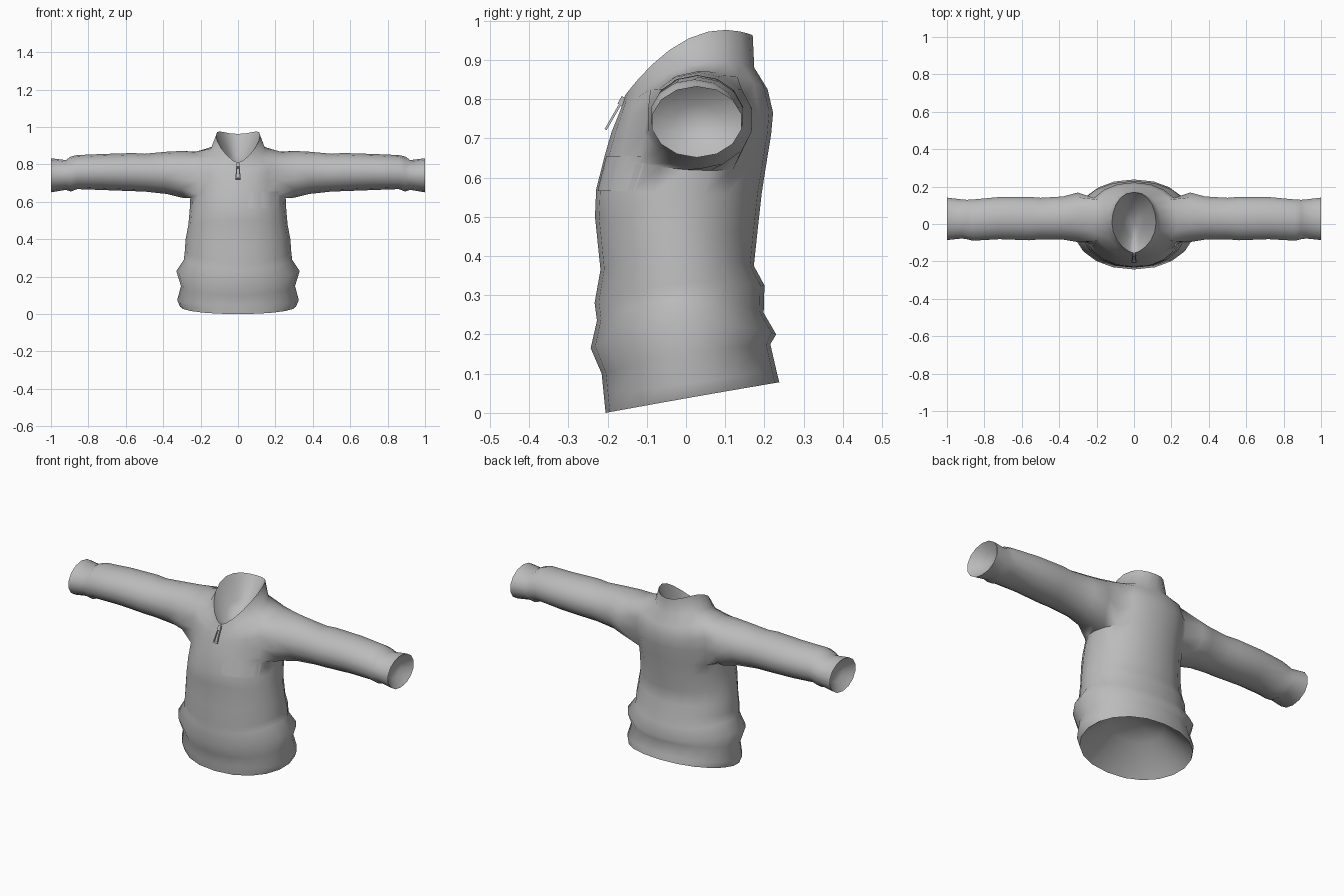
import bpy
import bmesh
from math import sin, cos, pi, copysign
from mathutils import Vector

if "Cube" in bpy.data.objects:
    bpy.data.objects.remove(bpy.data.objects["Cube"], do_unlink=True)

SEGMENTS = 20
QUARTER = SEGMENTS // 4

grey = bpy.data.materials.new("plain grey cloth")
grey.use_nodes = True
grey.diffuse_color = (0.5, 0.5, 0.5, 1)
grey.node_tree.nodes["Principled BSDF"].inputs["Base Color"].default_value = grey.diffuse_color


def finish(bm, name, smooth=True):
    """Turn a bmesh into a named, shaded object."""
    bmesh.ops.recalc_face_normals(bm, faces=bm.faces)
    mesh = bpy.data.meshes.new(name)
    bm.to_mesh(mesh)
    bm.free()
    mesh.materials.append(grey)
    obj = bpy.data.objects.new(name, mesh)
    bpy.context.collection.objects.link(obj)
    if smooth:
        bpy.ops.object.select_all(action="DESELECT")
        obj.select_set(True)
        bpy.context.view_layer.objects.active = obj
        bpy.ops.object.shade_smooth_by_angle(angle=pi / 3)
    return obj


def bridge(bm, a, b):
    """Join two closed rings of equal length with quads."""
    n = len(a)
    for i in range(n):
        j = (i + 1) % n
        bm.faces.new((a[i], a[j], b[j], b[i]))


def lining(bm, rim, depth):
    """Close an opening with a narrow turned lip and a sunken lining."""
    centre = sum((v.co for v in rim), Vector()) / len(rim)
    lip = [bm.verts.new(v.co.lerp(centre, 0.05) + depth * 0.08) for v in rim]
    bridge(bm, rim, lip)
    middle = [bm.verts.new(v.co.lerp(centre, 0.5) + depth * 0.8) for v in rim]
    bridge(bm, lip, middle)
    tip = bm.verts.new(centre + depth)
    for i, v in enumerate(middle):
        bm.faces.new((v, middle[(i + 1) % len(middle)], tip))


# Torso rings: half width, front y, back y, front z, side z, back z
TORSO = [
    (.31, -.205, .238, 0, .04, .078),
    (.325, -.21, .23, .05, .075, .11),
    (.305, -.215, .215, .1, .15, .175),
    (.33, -.243, .23, .165, .23, .2),
    (.29, -.227, .198, .235, .29, .255),
    (.285, -.233, .2, .28, .33, .325),
    (.28, -.218, .173, .365, .4, .375),
    (.265, -.232, .182, .5, .48, .46),
    (.258, -.229, .193, .57, .56, .56),
    (.255, -.206, .204, .66, .62, .63),
    (.26, -.19, .217, .715, .71, .71),
    (.26, -.178, .222, .745, .79, .765),
    (.235, -.168, .208, .77, .866, .825),
    (.145, -.161, .174, .79, .885, .88),
    (.118, -.155, .17, .81, .955, .963),
]
ARM_LOW, ARM_HIGH = 9, 12

# Sleeve rings: x, front y, back y, bottom z, top z
SLEEVE = [
    (.3, -.1, .172, .622, .872),
    (.38, -.086, .15, .642, .868),
    (.5, -.085, .143, .655, .857),
    (.56, -.09, .148, .657, .861),
    (.72, -.084, .147, .663, .856),
    (.86, -.092, .134, .668, .85),
    (.895, -.084, .132, .655, .842),
    (.92, -.08, .134, .664, .823),
    (1, -.089, .144, .651, .833),
]

bm = bmesh.new()

# Body and collar, with the rim falling to a point at the front
rings = []
for k, (half, front, back, zf, zs, zb) in enumerate(TORSO):
    ring = []
    for i in range(SEGMENTS):
        a = 2 * pi * i / SEGMENTS
        c, s = -cos(a), sin(a)
        power = 0.92
        if k == len(TORSO) - 1 and c < 0:
            power = 1.3
        x = half * copysign(abs(s) ** power, s)
        y = (front + back) / 2 + c * (back - front) / 2
        z = zs + c * (zb - zf) / 2 + c * c * ((zf + zb) / 2 - zs)
        ring.append(bm.verts.new((x, y, z)))
    rings.append(ring)

for k in range(len(rings) - 1):
    for i in range(SEGMENTS):
        side_face = abs(i % (SEGMENTS // 2) + 0.5 - QUARTER) < 2
        if side_face and ARM_LOW <= k < ARM_HIGH:
            continue
        j = (i + 1) % SEGMENTS
        bm.faces.new((rings[k][i], rings[k][j], rings[k + 1][j], rings[k + 1][i]))

lining(bm, rings[0], Vector((0, 0, 0.15)))
lining(bm, rings[-1], Vector((0, 0, -0.12)))

# Sleeves grow out of the armholes
cols = list(range(QUARTER - 2, QUARTER + 3))
path = [(ARM_LOW, c) for c in cols]
path += [(k, cols[-1]) for k in range(ARM_LOW + 1, ARM_HIGH)]
path += [(ARM_HIGH, c) for c in reversed(cols)]
path += [(k, cols[0]) for k in range(ARM_HIGH - 1, ARM_LOW, -1)]
for side in (1, -1):
    previous = [rings[k][side * c % SEGMENTS] for k, c in path]
    n = len(previous)
    for x, front, back, low, high in SLEEVE:
        ring = []
        for j in range(n):
            a = -pi / 2 + 2 * pi * (j - 2) / n
            y = (front + back) / 2 + cos(a) * (back - front) / 2
            z = (low + high) / 2 + sin(a) * (high - low) / 2
            ring.append(bm.verts.new((side * x, y, z)))
        bridge(bm, previous, ring)
        previous = ring
    lining(bm, previous, Vector((-side * 0.05, 0, 0)))

pullover = finish(bm, "pullover")

# Flush chest patch on the left front
bm = bmesh.new()
bmesh.ops.create_grid(bm, x_segments=8, y_segments=4, size=0.5)
for v in bm.verts:
    v.co = (0.135 + v.co.x * 0.17, -0.4, 0.61 + v.co.y * 0.09)
patch = finish(bm, "chest_patch")
wrap = patch.modifiers.new("follow cloth", "SHRINKWRAP")
wrap.target = pullover
wrap.wrap_method = "PROJECT"
wrap.use_project_y = True
wrap.offset = 0.002

# Zip pull: a tapered open frame hanging from a small slider
bm = bmesh.new()
outer = [(-.009, -.012), (.009, -.012), (.014, -.09), (-.014, -.09)]
inner = [(-.005, -.022), (.005, -.022), (.008, -.082), (-.008, -.082)]
bridge(bm, *[[bm.verts.new((x, 0, z)) for x, z in loop] for loop in (outer, inner)])
pull = finish(bm, "zip_pull", smooth=False)
thick = pull.modifiers.new("thickness", "SOLIDIFY")
thick.thickness = 0.006
thick.offset = 0

bm = bmesh.new()
bmesh.ops.create_cube(bm, size=1)
for v in bm.verts:
    v.co = (v.co.x * 0.016, v.co.y * 0.014, v.co.z * 0.022 - 0.006)
slider = finish(bm, "zip_slider", smooth=False)

for part in (pull, slider):
    part.location = (0, -0.16, 0.8)
    part.rotation_euler.x = -pi / 6
